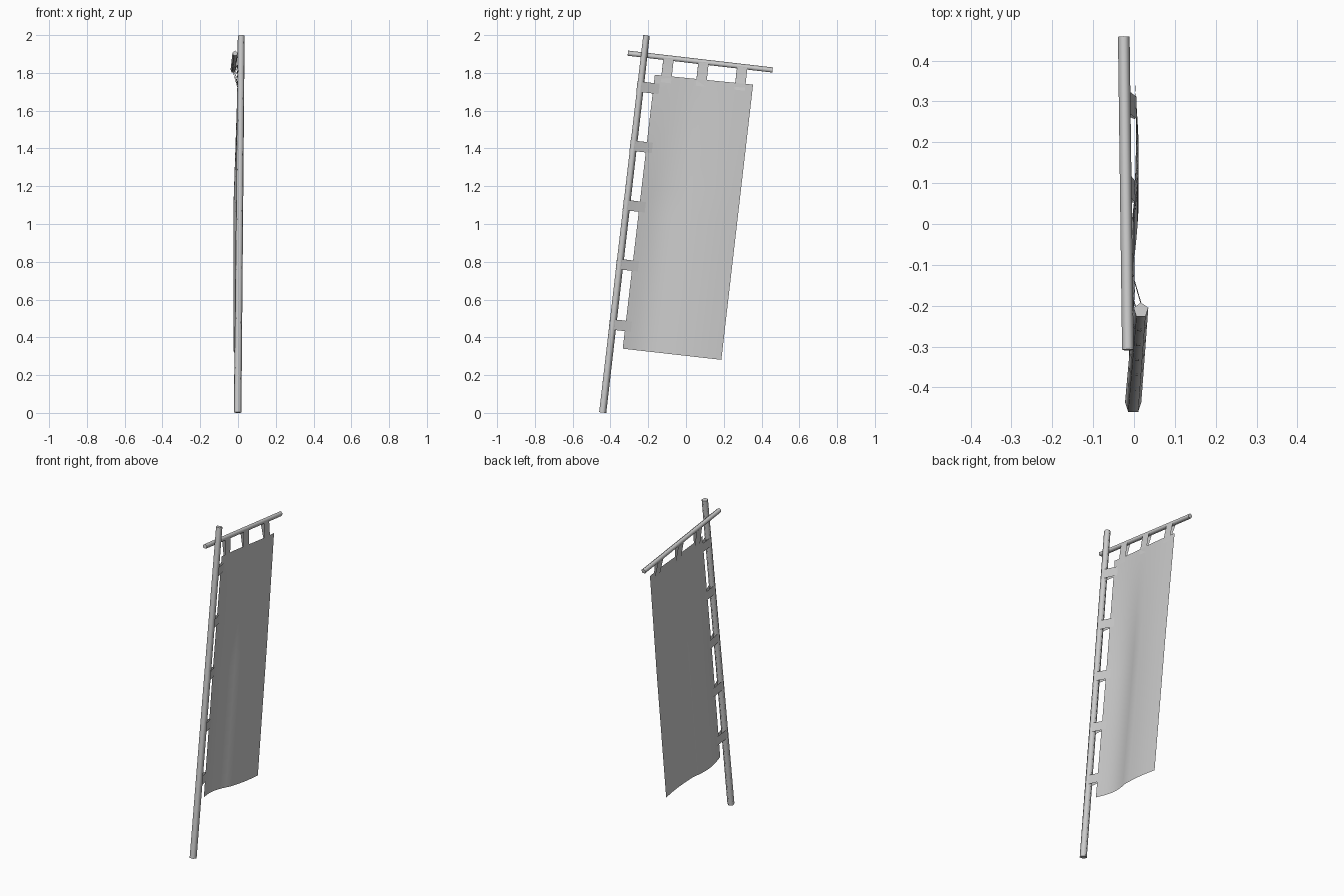
import bpy, math
from mathutils import Vector as V

if "Cube" in bpy.data.objects:
    bpy.data.objects.remove(bpy.data.objects["Cube"])


def make(name, verts, faces, smooth=True):
    me = bpy.data.meshes.new(name)
    me.from_pydata([tuple(v) for v in verts], [], faces)
    me.update()
    ob = bpy.data.objects.new(name, me)
    bpy.context.collection.objects.link(ob)
    for p in me.polygons:
        p.use_smooth = smooth
    return ob


def rod(name, a, b, ra, rb, ref, n=5):
    # tapered low-poly rod, one corner pointing along ref
    d = (b - a).normalized()
    e = (ref - d * ref.dot(d)).normalized()
    f = d.cross(e)
    verts = []
    for c, r in ((a, ra), (b, rb)):
        for i in range(n):
            t = 2 * math.pi * i / n
            verts.append(c + (e * math.cos(t) + f * math.sin(t)) * r)
    faces = [(i, (i + 1) % n, n + (i + 1) % n, n + i) for i in range(n)]
    faces += [tuple(reversed(range(n))), tuple(range(n, 2 * n))]
    ob = make(name, verts, faces)
    bpy.ops.object.select_all(action='DESELECT')
    ob.select_set(True)
    bpy.context.view_layer.objects.active = ob
    bpy.ops.object.shade_smooth_by_angle(angle=math.radians(80))


# pole and crossbar
P0, P1 = V((-0.002, -0.443, 0.002)), V((0.017, -0.211, 1.998))
B0, B1 = V((-0.015, -0.308, 1.903)), V((-0.025, 0.458, 1.814))
rod("pole", P0, P1, 0.021, 0.019, V((0, 1, 0)))
rod("crossbar", B0, B1, 0.015, 0.015, V((0, 0, 1)))

# banner cloth: leaning sheet with folds growing toward the bottom
TL, TR = V((0, -0.165, 1.79)), V((0, 0.355, 1.738))
BL, BR = V((0, -0.335, 0.34)), V((0, 0.187, 0.281))


def cloth(u, v):
    p = TL.lerp(TR, u).lerp(BL.lerp(BR, u), v)
    k = min(1, v * 2.2)
    s = math.sin(2 * math.pi * u)
    depth = 0.023 if s > 0 else 0.007
    p.x = 0.002 * (1 - k) + k * (0.010 * u - 0.003) - (0.003 + k * (depth - 0.003)) * s
    return p


NU, NV = 16, 20
make("banner_cloth",
     [cloth(i / NU, j / NV) for j in range(NV + 1) for i in range(NU + 1)],
     [(j * (NU + 1) + i, (j + 1) * (NU + 1) + i, (j + 1) * (NU + 1) + i + 1, j * (NU + 1) + i + 1)
      for j in range(NV) for i in range(NU)])


def loop(name, center, end, axis, r, w):
    # close-fitting fabric tab round a rod, both ends stitched to the cloth
    axis = axis.normalized()
    d = end - center
    d -= axis * d.dot(axis)
    dn = d.normalized()
    n = axis.cross(dn)
    prof = [d + n * 0.002]
    for k in range(9):
        t = math.radians(60 + 30 * k)
        prof.append((dn * math.cos(t) + n * math.sin(t)) * r)
    prof.append(d - n * 0.002)
    verts = [center + p + axis * s * w / 2 for p in prof for s in (-1, 1)]
    make(name, verts, [(2 * i, 2 * i + 1, 2 * i + 3, 2 * i + 2) for i in range(len(prof) - 1)])


# side tabs on the pole
for k, z in enumerate((1.728, 1.415, 1.1, 0.787, 0.467)):
    c = P0.lerp(P1, z / 2)
    loop(f"side_tab_{k + 1}", c, cloth(0.06, (1.79 - z) / 1.45), P1 - P0, 0.0175, 0.055)

# top tabs on the crossbar
for k, (y, u) in enumerate(((-0.092, 0.11), (0.093, 0.465), (0.298, 0.86))):
    c = B0.lerp(B1, (y - B0.y) / (B1.y - B0.y))
    loop(f"top_tab_{k + 1}", c, cloth(u, 0.025), B1 - B0, 0.0125, 0.055)
